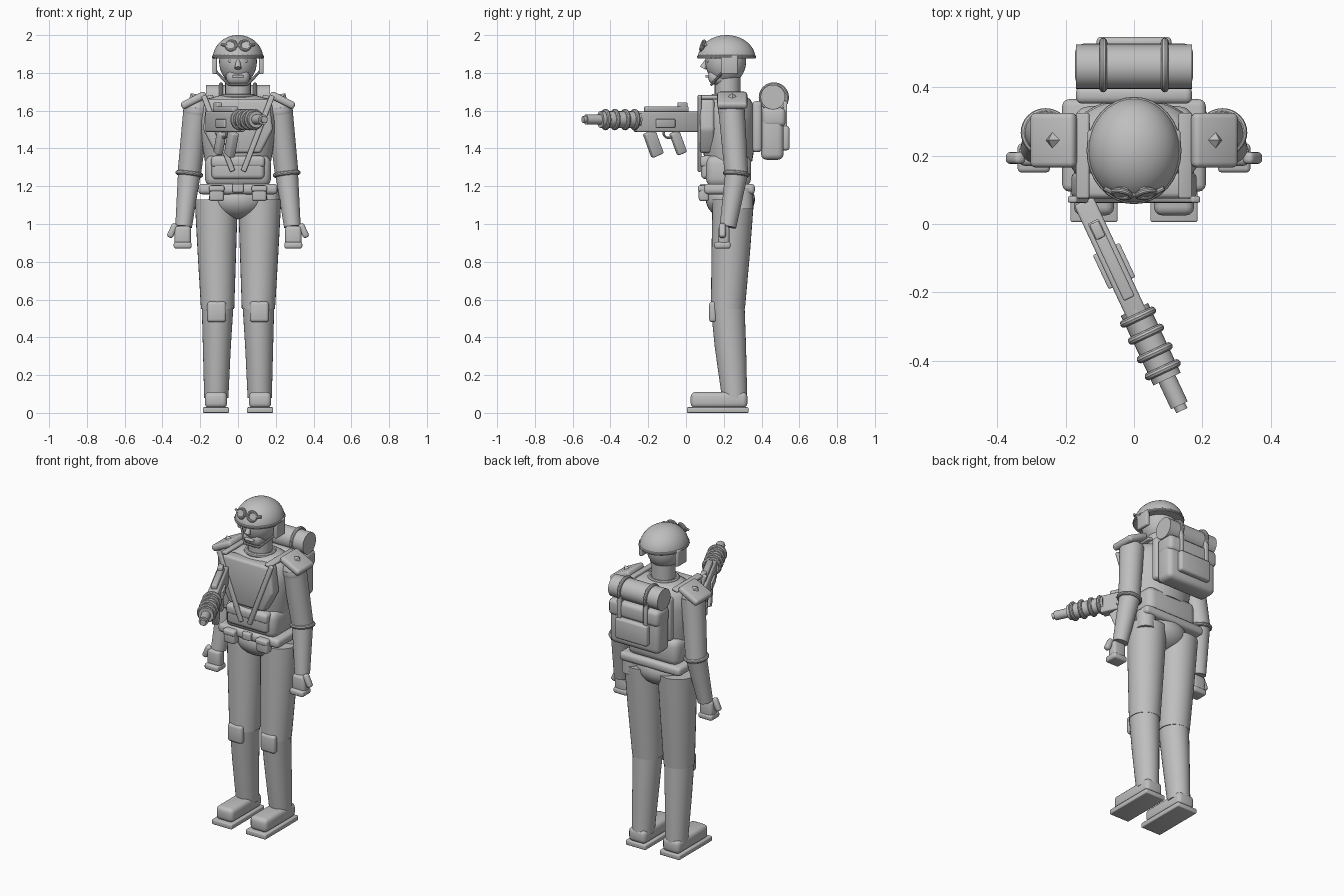
import bpy, bmesh, math
from mathutils import Matrix, Vector, Euler

if "Cube" in bpy.data.objects:
    bpy.data.objects.remove(bpy.data.objects["Cube"])

grey = bpy.data.materials.new("plain grey")
grey.diffuse_color = (0.52, 0.52, 0.52, 1)
grey.use_nodes = True
grey.node_tree.nodes["Principled BSDF"].inputs["Base Color"].default_value = grey.diffuse_color
I = Matrix.Identity(4)


def finish(name, bm, mat=I):
    bmesh.ops.recalc_face_normals(bm, faces=bm.faces)
    bm.transform(mat)
    me = bpy.data.meshes.new(name)
    bm.to_mesh(me)
    bm.free()
    me.materials.append(grey)
    ob = bpy.data.objects.new(name, me)
    bpy.context.collection.objects.link(ob)
    return ob


def place(c, rot=(0, 0, 0)):
    return Matrix.Translation(c) @ Euler([math.radians(a) for a in rot]).to_matrix().to_4x4()


def box(name, c, size, bevel=0.015, rot=(0, 0, 0), mat=I):
    bm = bmesh.new()
    bmesh.ops.create_cube(bm, size=1)
    bmesh.ops.scale(bm, vec=size, verts=bm.verts)
    if bevel:
        bmesh.ops.bevel(bm, geom=bm.edges[:], offset=min(bevel, min(size) * 0.45),
                        segments=3, profile=0.5, affect='EDGES')
    return finish(name, bm, mat @ place(c, rot))


def loft(name, rings, n=32):
    """Rings of (x, y, z, rx, ry), joined bottom to top and capped."""
    bm = bmesh.new()
    loops = [[bm.verts.new((x + rx * math.cos(i * math.tau / n), y + ry * math.sin(i * math.tau / n), z))
              for i in range(n)] for x, y, z, rx, ry in rings]
    for a, b in zip(loops, loops[1:]):
        for i in range(n):
            bm.faces.new((a[i], a[(i + 1) % n], b[(i + 1) % n], b[i]))
    bm.faces.new(loops[0])
    bm.faces.new(loops[-1])
    return finish(name, bm)


def rod(name, p, q, r1, r2=None, n=24, mat=I):
    p, q = Vector(p), Vector(q)
    bm = bmesh.new()
    bmesh.ops.create_cone(bm, cap_ends=True, segments=n, radius1=r1,
                          radius2=r1 if r2 is None else r2, depth=(q - p).length)
    turn = (q - p).to_track_quat('Z', 'Y').to_matrix().to_4x4()
    return finish(name, bm, mat @ Matrix.Translation((p + q) / 2) @ turn)


def ball(name, c, r):
    bm = bmesh.new()
    bmesh.ops.create_uvsphere(bm, u_segments=32, v_segments=20, radius=1)
    bmesh.ops.scale(bm, vec=r, verts=bm.verts)
    return finish(name, bm, Matrix.Translation(c))


def ring(name, c, rx, ry, t, rot=(0, 0, 0), mat=I):
    bm = bmesh.new()
    n, m = 32, 10
    v = [[bm.verts.new(((rx + t * math.cos(b)) * math.cos(a), (ry + t * math.cos(b)) * math.sin(a), t * math.sin(b)))
          for b in [j * math.tau / m for j in range(m)]] for a in [i * math.tau / n for i in range(n)]]
    for i in range(n):
        for j in range(m):
            k, l = (i + 1) % n, (j + 1) % m
            bm.faces.new((v[i][j], v[k][j], v[k][l], v[i][l]))
    return finish(name, bm, mat @ place(c, rot))


def prism(name, pts, y0, y1, bevel):
    """Front outline in x, z extruded along y."""
    bm = bmesh.new()
    f = bm.faces.new([bm.verts.new((x, y0, z)) for x, z in pts])
    ext = bmesh.ops.extrude_face_region(bm, geom=[f])
    bmesh.ops.translate(bm, vec=(0, y1 - y0, 0),
                        verts=[g for g in ext['geom'] if isinstance(g, bmesh.types.BMVert)])
    bmesh.ops.bevel(bm, geom=bm.edges[:], offset=bevel, segments=3, profile=0.5, affect='EDGES')
    return finish(name, bm)


# Torso, pelvis and neck
loft("chest", [(0, .225, 1.33, .175, .125), (0, .225, 1.42, .19, .14), (0, .225, 1.54, .202, .145),
               (0, .23, 1.62, .195, .135), (0, .23, 1.66, .165, .11), (0, .23, 1.68, .1, .08)])
box("abdomen", (0, .225, 1.28), (.35, .24, .17), .045)
ball("pelvis", (0, .235, 1.13), (.155, .13, .105))
ring("collar", (0, .22, 1.675), .08, .075, .014)
rod("neck", (0, .22, 1.64), (0, .22, 1.79), .068)

# Belt and its pouches
box("belt", (0, .23, 1.185), (.42, .27, .055), .02)
box("belt_buckle", (0, .09, 1.19), (.06, .03, .045), .008)
for s in (-1, 1):
    box("belt_pouch", (s * .113, .095, 1.163), (.078, .055, .085), .014)
    box("belt_pouch_flap", (s * .113, .092, 1.188), (.082, .058, .032), .01)
rod("canteen", (.165, .3, 1.08), (.165, .3, 1.19), .055)

# Chest armour, lower pouch and crossing straps
prism("chest_plate", [(-.12, 1.375), (.12, 1.375), (.185, 1.5), (.165, 1.66), (-.165, 1.66), (-.185, 1.5)],
      .075, .15, .016)
box("stomach_pouch", (0, .115, 1.3), (.28, .07, .125), .022)
box("stomach_pouch_flap", (0, .108, 1.33), (.285, .066, .06), .018)
for s in (-1, 1):
    box("chest_strap", (s * .105, .072, 1.48), (.028, .02, .43), .006, (0, s * 21, 0))
    box("shoulder_strap", (s * .15, .2, 1.672), (.04, .25, .018), .006, (0, s * 12, 0))

# Backpack and bedroll
box("back_pad", (0, .377, 1.515), (.34, .05, .27), .018)
box("backpack", (0, .457, 1.48), (.34, .12, .28), .03)
box("backpack_flap", (0, .465, 1.565), (.345, .125, .1), .025)
box("backpack_pocket", (0, .525, 1.455), (.22, .045, .13), .014)
rod("bedroll", (-.17, .46, 1.672), (.17, .46, 1.672), .065, n=32)
for s in (-1, 1):
    ring("bedroll_strap", (s * .09, .465, 1.67), .069, .069, .011, (0, 90, 0))
    box("pack_strap", (s * .09, .526, 1.58), (.025, .02, .14), .006)

for s in (-1, 1):
    # Legs and boots
    loft("thigh", [(s * .108, .222, .55, .088, .09), (s * .112, .237, .85, .102, .102),
                   (s * .115, .25, 1.13, .114, .11)])
    loft("shin", [(s * .115, .257, .08, .064, .067), (s * .112, .235, .35, .074, .083),
                  (s * .108, .22, .57, .084, .09)])
    box("knee_pad", (s * .113, .143, .535), (.1, .04, .11), .016)
    box("boot_sole", (s * .117, .168, .015), (.138, .325, .03), .006)
    box("boot_upper", (s * .117, .175, .068), (.118, .3, .085), .025)
    # Arms, cuffs and hands
    ball("shoulder", (s * .22, .24, 1.6), (.07, .07, .07))
    rod("upper_arm", (s * .218, .24, 1.62), (s * .258, .267, 1.265), .07, .062, 32)
    ring("sleeve_cuff", (s * .258, .267, 1.265), .062, .06, .012, (-5, s * -7, 0))
    ball("elbow", (s * .258, .267, 1.265), (.061, .061, .061))
    rod("forearm", (s * .258, .267, 1.265), (s * .288, .222, .985), .06, .044, 32)
    box("hand", (s * .293, .2, .935), (.088, .06, .11), .018)
    box("fingers", (s * .293, .193, .888), (.095, .085, .036), .012)
    box("thumb", (s * .347, .193, .965), (.034, .035, .08), .013, (0, s * -25, 0))
    # Shoulder armour with a small raised stud
    box("shoulder_pad", (s * .235, .245, 1.655), (.145, .16, .04), .016, (0, s * 27, 0))
    stud = rod("pad_stud", (s * .235, .245, 1.668), (s * .25, .245, 1.692), .032, 0, 4)

# Head and face
ball("head", (0, .21, 1.86), (.1, .108, .122))
box("jaw", (0, .185, 1.78), (.125, .135, .085), .035)
rod("nose", (0, .09, 1.825), (0, .115, 1.875), .018, .008, 12)
box("mouth", (0, .113, 1.782), (.06, .022, .014), .005)
for s in (-1, 1):
    ball("eye", (s * .038, .119, 1.862), (.014, .01, .009))
    box("eyebrow", (s * .038, .114, 1.88), (.042, .014, .009), .003)

# Helmet dome, rim, ear flaps and chin strap
loft("helmet", [(0, .215, 1.875 + .125 * math.sin(a), .133 * math.cos(a) + .001, .152 * math.cos(a) + .001)
                for a in [i * math.pi / 24 for i in range(13)]], 40)
ring("helmet_rim", (0, .215, 1.885), .13, .148, .009)
for s in (-1, 1):
    box("ear_flap", (s * .124, .23, 1.843), (.024, .09, .1), .008)
    rod("chin_strap", (s * .118, .2, 1.81), (s * .05, .135, 1.738), .007, n=10)
    # Goggles on the helmet front
    ring("goggle_rim", (s * .036, .088, 1.945), .026, .026, .008, (70, 0, s * 12))
    rod("goggle_lens", (s * .036, .1, 1.941), (s * .036, .085, 1.946), .026)
    rod("goggle_arm", (s * .058, .09, 1.945), (s * .088, .105, 1.95), .008, n=10)
rod("chin_strap_bottom", (-.05, .135, 1.738), (.05, .135, 1.738), .007, n=10)
rod("goggle_bridge", (-.014, .085, 1.945), (.014, .085, 1.945), .007, n=10)

# Rifle, built along its own x axis and swung across the body
G = Matrix.Translation((-.143, .058, 1.545)) @ Matrix.Rotation(math.atan2(-.905, .424), 4, 'Z')
box("rifle_receiver", (.175, 0, -.003), (.37, .062, .108), .008, mat=G)
box("rifle_top_rail", (.18, 0, .063), (.25, .035, .028), .006, mat=G)
box("rifle_sight", (.085, 0, .08), (.05, .03, .038), .006, mat=G)
for s in (-1, 1):
    box("rifle_side_plate", (.2, s * .032, -.012), (.11, .022, .045), .005, mat=G)
box("rifle_magazine", (.255, 0, -.12), (.065, .04, .135), .008, (0, 22, 0), G)
box("rifle_grip", (.11, 0, -.115), (.052, .038, .125), .01, (0, 22, 0), G)
ring("trigger_guard", (.165, 0, -.065), .03, .024, .006, (90, 0, 0), G)
rod("barrel_shroud", (.34, 0, .008), (.565, 0, .008), .044, mat=G)
for t in (.365, .42, .48, .535):
    ring("shroud_ring", (t, 0, .008), .045, .045, .012, (0, 90, 0), G)
rod("barrel", (.55, 0, .008), (.65, 0, .008), .027, mat=G)
rod("muzzle", (.65, 0, .008), (.667, 0, .008), .018, mat=G)

# Smooth the curved surfaces and keep the hard edges
bpy.ops.object.select_all(action='SELECT')
bpy.context.view_layer.objects.active = bpy.data.objects["chest"]
bpy.ops.object.shade_smooth_by_angle(angle=math.radians(35))
